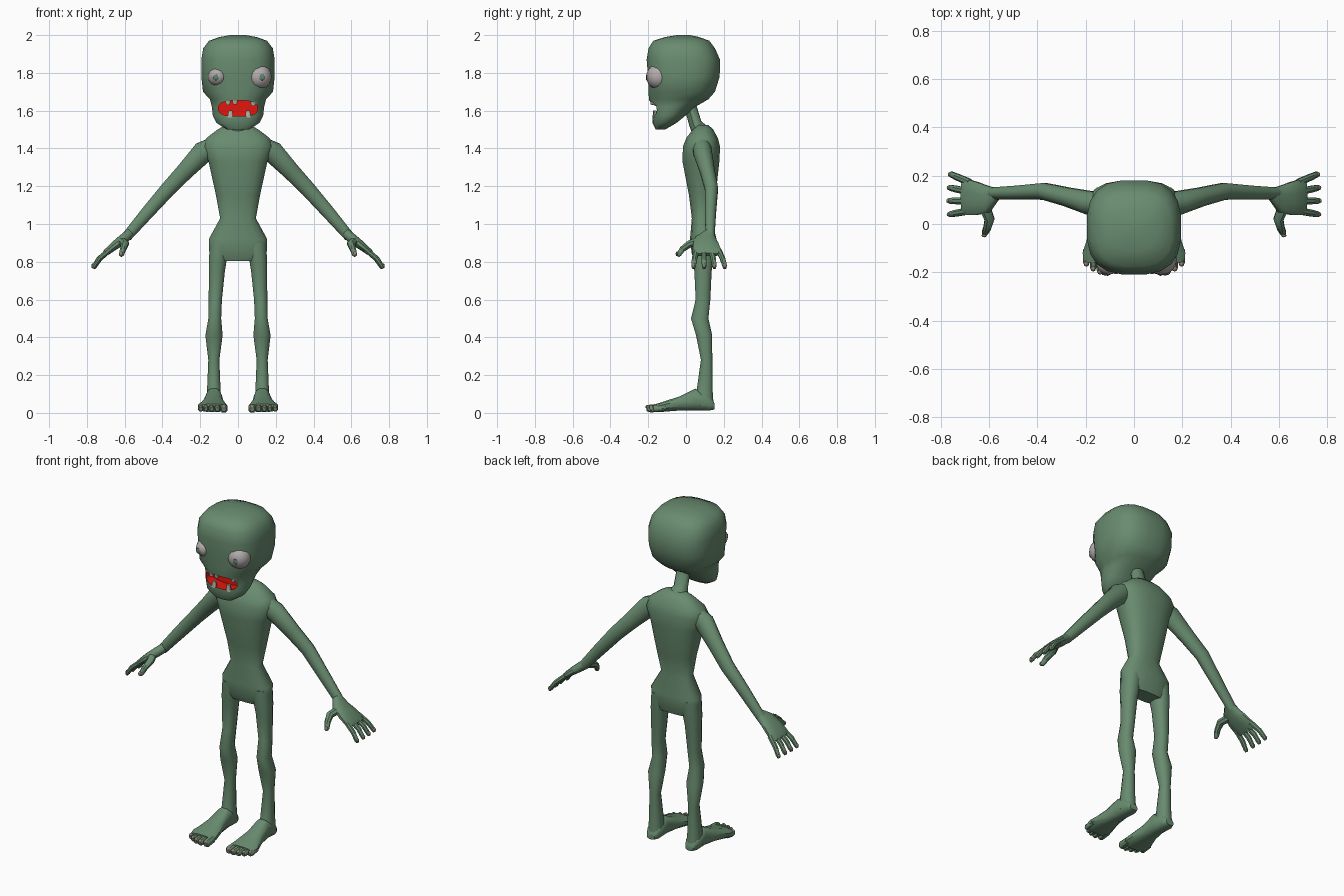
import bpy, bmesh, math
from mathutils import Vector

if "Cube" in bpy.data.objects:
    bpy.data.objects.remove(bpy.data.objects["Cube"])

def material(name, rgb):
    m = bpy.data.materials.new(name)
    m.diffuse_color = (*rgb, 1)
    m.use_nodes = True
    m.node_tree.nodes["Principled BSDF"].inputs["Base Color"].default_value = m.diffuse_color
    return m

SKIN = material("green skin", (.14, .26, .16))
EYE = material("eye grey", (.45, .41, .41))
PUPIL = material("pupil green", (.11, .22, .17))
RED = material("mouth red", (.9, .008, .004))
TOOTH = material("tooth bone", (.45, .42, .34))
NAIL = material("nail brown", (.27, .22, .17))

def finish(name, bm, mats, mirror=False):
    bmesh.ops.recalc_face_normals(bm, faces=bm.faces)
    me = bpy.data.meshes.new(name)
    bm.to_mesh(me)
    bm.free()
    ob = bpy.data.objects.new(name, me)
    bpy.context.collection.objects.link(ob)
    for m in mats:
        me.materials.append(m)
    smooth(ob)
    if mirror:
        ob.modifiers.new("mirror", 'MIRROR').use_mirror_merge = False
    return ob

def smooth(ob):
    bpy.ops.object.select_all(action='DESELECT')
    ob.select_set(True)
    bpy.context.view_layer.objects.active = ob
    bpy.ops.object.shade_smooth_by_angle(angle=math.radians(42))

def add_loft(bm, sections, n=12, e=2.0):
    """Skin superellipse sections (centre, half axis U, half axis V, [exponent])."""
    rings = []
    for c, u, v, *ex in sections:
        p = 2 / (ex[0] if ex else e)
        ring = []
        for i in range(n):
            a = 2 * math.pi * (i + .5) / n
            ca, sa = math.cos(a), math.sin(a)
            ring.append(bm.verts.new(Vector(c)
                        + Vector(u) * math.copysign(abs(ca) ** p, ca)
                        + Vector(v) * math.copysign(abs(sa) ** p, sa)))
        rings.append(ring)
    for a, b in zip(rings, rings[1:]):
        for i in range(n):
            bm.faces.new((a[i], a[(i + 1) % n], b[(i + 1) % n], b[i]))
    bm.faces.new(rings[0])
    bm.faces.new(rings[-1])

def level(z, w, yf, yb, x=0, *ex):
    """Horizontal section from half width and front/back limits."""
    return ((x, (yf + yb) / 2, z), (w, 0, 0), (0, (yb - yf) / 2, 0), *ex)

def add_tube(bm, pts, side, n=10, e=2.0):
    """Tube along points (x, y, z, r_side, r_other)."""
    secs, side = [], Vector(side)
    for i, p in enumerate(pts):
        t = Vector(pts[min(i + 1, len(pts) - 1)][:3]) - Vector(pts[max(i - 1, 0)][:3])
        t.normalize()
        u = (side - t * side.dot(t)).normalized()
        secs.append((p[:3], u * p[3], t.cross(u) * p[4]))
    add_loft(bm, secs, n, e)

def add_ball(bm, c, r, seg=8, rings=6):
    vs = bmesh.ops.create_uvsphere(bm, u_segments=seg, v_segments=rings, radius=1)["verts"]
    for v in vs:
        v.co = Vector((v.co.x * r[0] + c[0], v.co.y * r[1] + c[1], v.co.z * r[2] + c[2]))

# head: skull and jaw, with the mouth carved out
bm = bmesh.new()
head_levels = [(1.50, .06, -.16, -.11, 2.2), (1.535, .115, -.178, -.05, 2.2),
               (1.575, .135, -.178, 0, 2.2), (1.62, .14, -.19, .05, 2.2),
               (1.66, .15, -.198, .12, 2.3), (1.70, .187, -.2, .155, 2.6),
               (1.78, .196, -.203, .18, 2.7), (1.87, .196, -.21, .182, 2.8),
               (1.93, .186, -.2, .155, 2.8), (1.97, .155, -.175, .125, 2.8),
               (1.99, .1, -.11, .07, 2.4), (2.0, .04, -.05, .02, 2)]
add_loft(bm, [level(z, w, f, b, 0, ex) for z, w, f, b, ex in head_levels], 20)
head = finish("head", bm, [SKIN, RED])

bm = bmesh.new()
add_loft(bm, [((0, y, 1.612), (.104, 0, 0), (0, 0, .042)) for y in (-.3, -.1)], 16, 2.8)
for f in bm.faces:
    f.material_index = 1
cutter = finish("mouth_cutter", bm, [SKIN, RED])
cutter.hide_render = True
mod = head.modifiers.new("mouth", 'BOOLEAN')
mod.operation, mod.solver, mod.object = 'DIFFERENCE', 'EXACT', cutter
bpy.context.view_layer.objects.active = head
bpy.ops.object.modifier_apply(modifier=mod.name)
bpy.data.objects.remove(cutter)
smooth(head)

# teeth
bm = bmesh.new()
for x, y, z0, z1 in [(-.053, -.175, 1.662, 1.63), (-.016, -.18, 1.662, 1.632),
                     (.08, -.16, 1.655, 1.625), (-.04, -.166, 1.563, 1.6),
                     (.053, -.163, 1.563, 1.602)]:
    add_loft(bm, [((x, y, z0), (.016, 0, 0), (0, .012, 0)),
                  ((x, y, z1), (.011, 0, 0), (0, .008, 0))], 8, 3)
finish("teeth", bm, [TOOTH])

# bulging eyes of two sizes, pupils turned outwards
for name, x, r, dx in [("large_eye", .112, .066, .016), ("small_eye", -.108, .052, -.01)]:
    bm = bmesh.new()
    add_ball(bm, (x, -.147, 1.78), (r, .064, r), 16, 10)
    finish(name, bm, [EYE])
    bm = bmesh.new()
    add_ball(bm, (x + dx, -.2085, 1.776), (.016, .004, .016), 12, 6)
    finish(name + "_pupil", bm, [PUPIL])

# neck
bm = bmesh.new()
add_tube(bm, [(0, .085, 1.48, .07, .05), (0, .05, 1.53, .042, .034),
              (0, .015, 1.65, .04, .032)], (1, 0, 0))
finish("neck", bm, [SKIN])

# torso
bm = bmesh.new()
add_loft(bm, [level(*s) for s in [
    (.805, .125, .045, .14), (.84, .154, .03, .15), (.92, .157, .02, .163),
    (1.03, .096, .03, .135), (1.15, .118, .015, .158), (1.33, .158, -.02, .178),
    (1.41, .188, -.018, .182), (1.455, .17, .0, .17), (1.50, .11, .035, .145),
    (1.523, .07, .06, .12)]], 16, 2.5)
finish("torso", bm, [SKIN])

# legs
bm = bmesh.new()
add_loft(bm, [level(z, w, f, b, x) for z, x, w, f, b in [
    (.90, .095, .055, .03, .15), (.80, .108, .048, .035, .145), (.75, .112, .044, .043, .137),
    (.60, .12, .036, .05, .13), (.50, .123, .035, .025, .12), (.41, .127, .047, .052, .14),
    (.28, .128, .03, .078, .14), (.12, .128, .037, .055, .142), (.04, .128, .042, .04, .148)]],
    12, 2.3)
finish("legs", bm, [SKIN], True)

# feet with toes
bm = bmesh.new()
add_loft(bm, [((x, y, (z0 + z1) / 2), (w, 0, 0), (0, 0, (z1 - z0) / 2)) for y, x, w, z0, z1 in [
    (.152, .128, .026, .018, .05), (.125, .128, .042, .012, .09), (.05, .128, .044, .012, .13),
    (-.03, .131, .055, .012, .09), (-.12, .136, .079, .005, .06), (-.16, .132, .075, .004, .048)]],
    12, 2.6)
toes = [(.075, -.203, .021), (.109, -.21, .017), (.14, -.205, .016),
        (.169, -.192, .015), (.197, -.172, .015)]
for x, y, r in toes:
    add_tube(bm, [(x, y + .065, .028, r, r), (x, y + .015, .023, r, r * 1.1),
                  (x, y, .02, r * .6, r * .7)], (1, 0, 0), 8, 2.4)
finish("feet", bm, [SKIN], True)
nails = bmesh.new()
for x, y, r in toes:
    add_ball(nails, (x, y + .008, .031), (r * .7, .013, .011))

# arms
bm = bmesh.new()
add_tube(bm, [(.10, .08, 1.425, .05, .05), (.185, .088, 1.38, .05, .06),
              (.28, .113, 1.28, .04, .048), (.37, .135, 1.185, .036, .042),
              (.48, .13, 1.06, .03, .036), (.59, .127, .932, .025, .028)], (0, 1, 0), 12)
finish("arms", bm, [SKIN], True)

# hands: palm, four fingers and a thumb
bm = bmesh.new()
add_tube(bm, [(.572, .125, .95, .027, .027), (.61, .105, .918, .06, .027),
              (.65, .105, .888, .07, .024), (.695, .112, .852, .077, .018),
              (.71, .112, .838, .07, .011)], (0, 1, 0), 12, 2.4)
for y0, y1, d in [(.172, .205, -.004), (.133, .15, 0), (.095, .096, .002), (.055, .04, 0)]:
    add_tube(bm, [(.68, y0, .862, .016, .015), (.735 + d, (y0 + 2 * y1) / 3, .816, .015, .014),
                  (.76 + d, y1, .778, .013, .012), (.767 + d, y1, .765, .008, .008)],
             (0, 1, 0), 8)
    add_ball(nails, (.768 + d, y1, .778), (.007, .009, .013))
add_tube(bm, [(.62, .075, .912, .026, .022), (.598, .02, .895, .022, .021),
              (.608, -.018, .868, .017, .017), (.617, -.037, .84, .014, .014),
              (.62, -.042, .83, .008, .008)], (1, 0, 0), 8)
add_ball(nails, (.62, -.047, .842), (.011, .008, .013))
finish("hands", bm, [SKIN], True)
finish("nails", nails, [NAIL], True)
